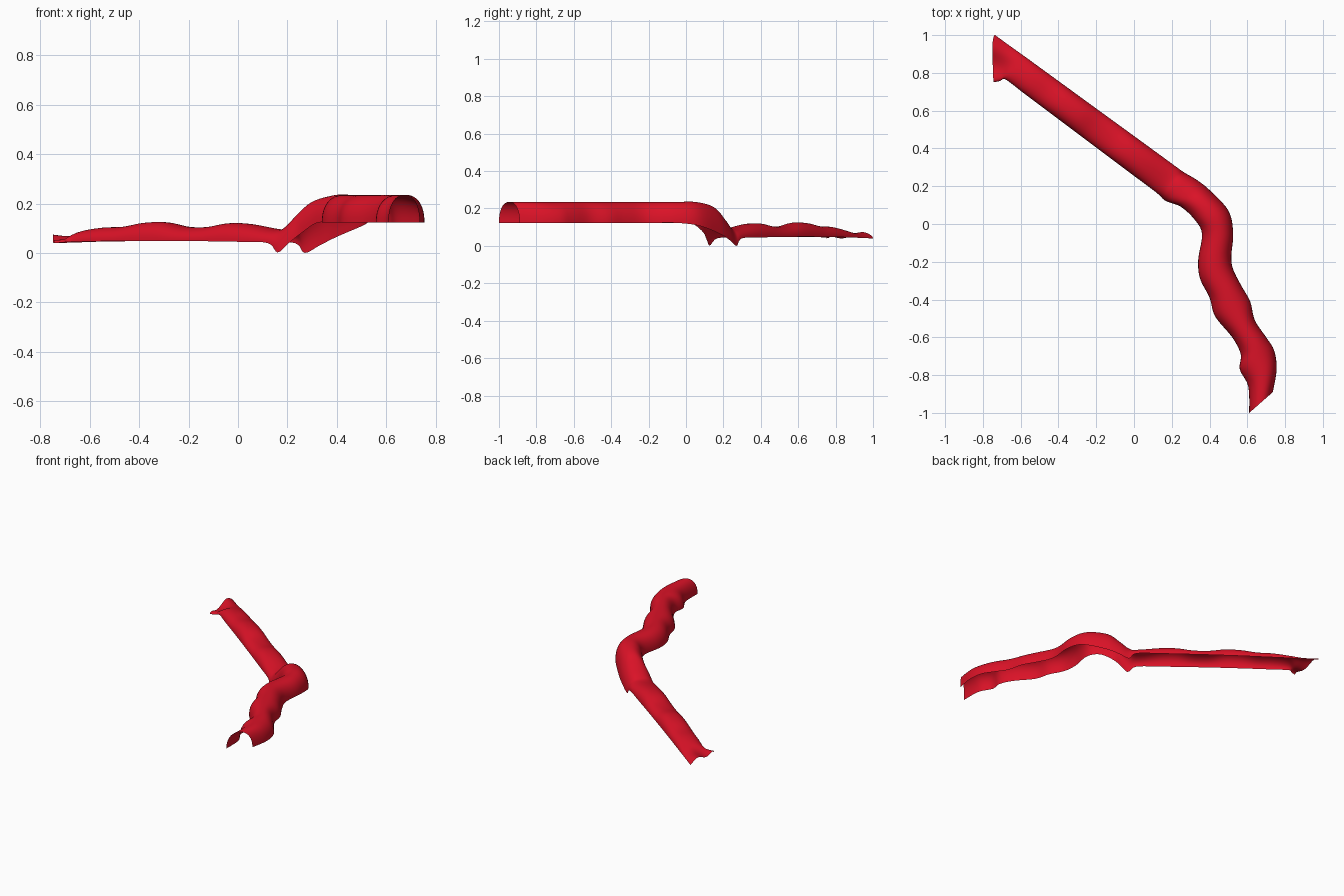
import bpy
import bmesh
import math
from mathutils import Vector

cube = bpy.data.objects.get("Cube")
if cube:
    bpy.data.objects.remove(cube, do_unlink=True)

RING_STEPS = 24      # faces across the arch
SPAN_STEPS = 5       # rings between two stations


def station(left, right, left_z, right_z, top, crumple=0.0):
    """One cross-section: both lower edges, crest height and end damage."""
    return (Vector((*left, left_z)), Vector((*right, right_z)), top, crumple)


stations = []

# Raised wavy run at the front, with level lower edges
wavy_run = [
    ((.61, -1), (.735, -.89)), ((.605, -.86), (.755, -.77)),
    ((.56, -.77), (.742, -.67)), ((.565, -.69), (.70, -.6)),
    ((.52, -.6), (.64, -.51)), ((.43, -.49), (.615, -.41)),
    ((.4, -.39), (.57, -.33)), ((.35, -.29), (.525, -.24)),
    ((.34, -.19), (.515, -.17)), ((.36, -.05), (.525, -.05)),
]
for left, right in wavy_run:
    stations.append(station(left, right, .123, .123, .235))

# Bend that drops down to two pointed feet
stations += [
    station((.315, .03), (.5, .07), .12, .108, .235),
    station((.25, .09), (.4, .18), .075, .065, .212),
    station((.2, .11), (.33, .235), .035, .03, .16),
    station((.16, .127), (.27, .27), .002, 0, .113),
    station((.12, .165), (.23, .298), .04, .04, .095),
]

# Straight low run with a gently rolling crest
near_left, far_left = Vector((0, .255)), Vector((-.68, .765))
near_right, far_right = Vector((.1, .393)), Vector((-.58, .888))
crests = [.117, .12, .105, .106, .124, .122, .106, .102, .085]
for i, crest in enumerate(crests):
    t = i / (len(crests) - 1)
    left, right = near_left.lerp(far_left, t), near_right.lerp(far_right, t)
    base = .045 + .004 * math.sin(math.pi * t)
    stations.append(station(left, right, base, base, crest))

# Flared, crumpled far end
stations += [
    station((-.71, .757), (-.66, .945), .042, .042, .072, .6),
    station((-.745, .75), (-.735, 1), .04, .04, .08, 1),
]


def smooth_between(a, b, c, d, t):
    """Catmull-Rom blend from b to c; works on numbers and vectors."""
    return .5 * (2 * b + (c - a) * t + (2 * a - 5 * b + 4 * c - d) * t ** 2
                 + (3 * b - a - 3 * c + d) * t ** 3)


def blend_stations(index, t):
    last = len(stations) - 1
    group = [stations[min(max(index + k, 0), last)] for k in (-1, 0, 1, 2)]
    return [smooth_between(*values, t) for values in zip(*group)]


def arch_ring(left, right, top, crumple):
    """Rounded arch from the left lower edge to the right lower edge."""
    ring = []
    for i in range(RING_STEPS + 1):
        angle = math.pi * i / RING_STEPS
        side = -math.copysign(abs(math.cos(angle)) ** .9, math.cos(angle))
        across = (side + 1) / 2
        rise = max(math.sin(angle), 0) ** .88
        # the crushed arch sags in the middle and peaks near its right edge
        dented = rise * (.5 + .5 * math.cos(2 * math.pi * (across - .83)))
        lift = rise + (dented - rise) * crumple
        point = left.lerp(right, across)
        point.z = max(point.z + (top - point.z) * lift, 0)
        point.x -= .018 * crumple * rise * across
        ring.append(point)
    return ring


# Sweep the arch through all stations
rings = []
for index in range(len(stations) - 1):
    for step in range(SPAN_STEPS):
        rings.append(arch_ring(*blend_stations(index, step / SPAN_STEPS)))
rings.append(arch_ring(*stations[-1]))

bm = bmesh.new()
grid = [[bm.verts.new(point) for point in ring] for ring in rings]
for ring, following in zip(grid, grid[1:]):
    for i in range(RING_STEPS):
        bm.faces.new((ring[i], ring[i + 1], following[i + 1], following[i]))
bm.normal_update()
if sum(face.normal.z for face in bm.faces) < 0:
    bmesh.ops.reverse_faces(bm, faces=bm.faces[:])

mesh = bpy.data.meshes.new("curved_channel")
bm.to_mesh(mesh)
bm.free()
channel = bpy.data.objects.new("curved_channel", mesh)
bpy.context.collection.objects.link(channel)

# Red finish
red = bpy.data.materials.new("red")
red.use_nodes = True
color = (.7, .006, .02, 1)
red.diffuse_color = color
red.node_tree.nodes["Principled BSDF"].inputs["Base Color"].default_value = color
mesh.materials.append(red)

bpy.ops.object.select_all(action='DESELECT')
channel.select_set(True)
bpy.context.view_layer.objects.active = channel
bpy.ops.object.shade_smooth_by_angle(angle=math.radians(60))
